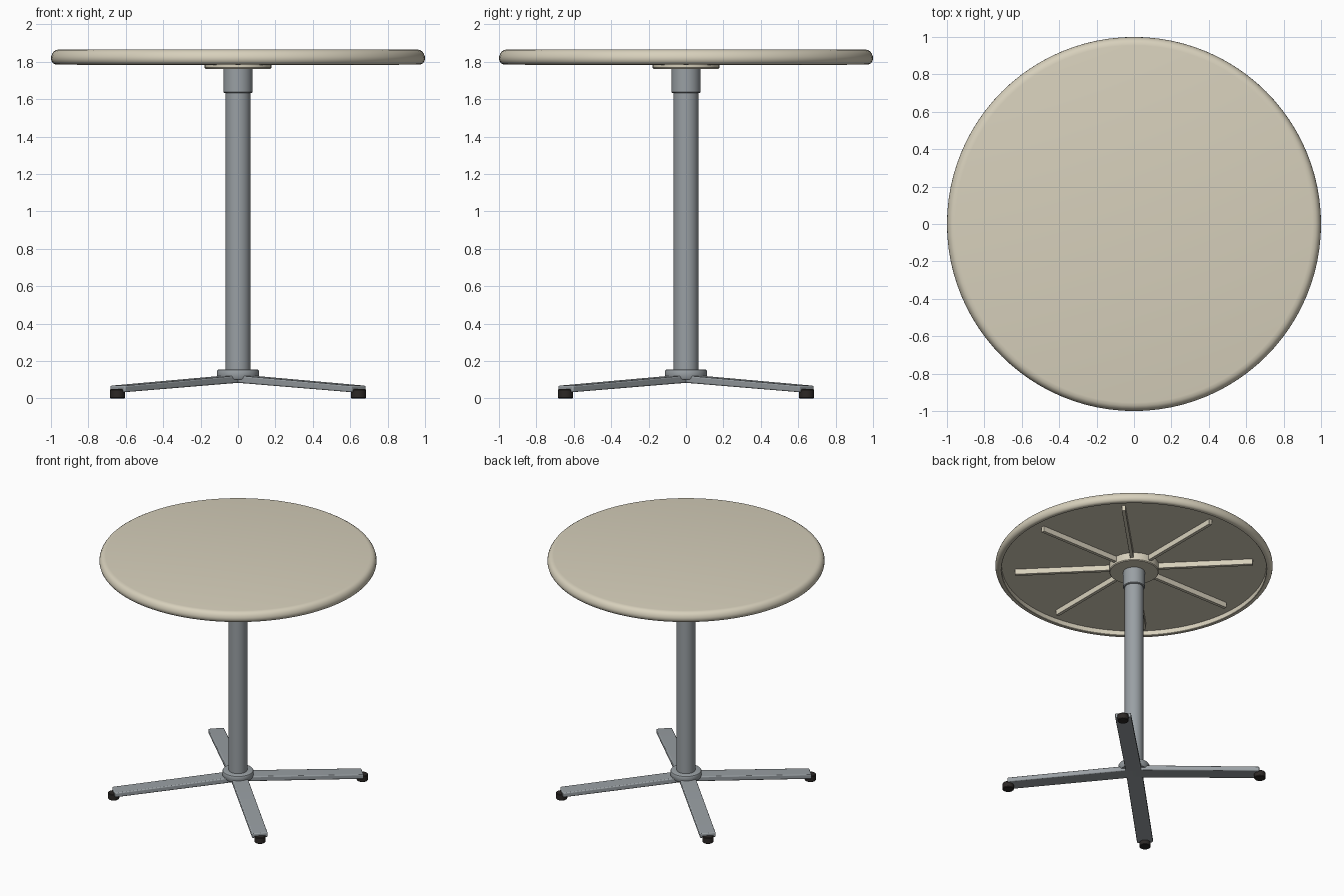
import bpy, bmesh, math
from mathutils import Matrix, Vector

if "Cube" in bpy.data.objects:
    bpy.data.objects.remove(bpy.data.objects["Cube"])


def material(name, rgb):
    m = bpy.data.materials.new(name)
    m.diffuse_color = (*rgb, 1)
    m.use_nodes = True
    m.node_tree.nodes["Principled BSDF"].inputs["Base Color"].default_value = m.diffuse_color
    return m


CREAM = material("cream_plastic", (0.68, 0.63, 0.50))
METAL = material("grey_metal", (0.32, 0.35, 0.37))
RUBBER = material("dark_rubber", (0.025, 0.021, 0.019))


def finish(name, bm, mat, matrix=Matrix(), bevel=0):
    bmesh.ops.recalc_face_normals(bm, faces=bm.faces)
    me = bpy.data.meshes.new(name)
    bm.to_mesh(me)
    bm.free()
    me.materials.append(mat)
    ob = bpy.data.objects.new(name, me)
    bpy.context.collection.objects.link(ob)
    ob.matrix_world = matrix
    if bevel:
        mod = ob.modifiers.new("rounded_edges", "BEVEL")
        mod.width, mod.segments = bevel, 3
    bpy.ops.object.select_all(action="DESELECT")
    ob.select_set(True)
    bpy.context.view_layer.objects.active = ob
    bpy.ops.object.shade_smooth_by_angle(angle=math.radians(35))
    return ob


def lathe(name, profile, mat, steps=48, matrix=Matrix()):
    """Revolve (radius, z) points around z."""
    bm = bmesh.new()
    vs = [bm.verts.new((r, 0, z)) for r, z in profile]
    es = [bm.edges.new(p) for p in zip(vs, vs[1:])]
    bmesh.ops.spin(bm, geom=vs + es, cent=(0, 0, 0), axis=(0, 0, 1),
                   angle=math.tau, steps=steps, use_duplicate=False)
    bmesh.ops.remove_doubles(bm, verts=bm.verts, dist=1e-5)
    return finish(name, bm, mat, matrix)


def slab(name, outline, width, mat, angle, bevel):
    """Extrude an (r, z) side outline across its width, turned about z."""
    bm = bmesh.new()
    f = bm.faces.new([bm.verts.new((r, -width / 2, z)) for r, z in outline])
    ext = bmesh.ops.extrude_face_region(bm, geom=[f])
    bmesh.ops.translate(bm, vec=Vector((0, width, 0)),
                        verts=[g for g in ext["geom"] if isinstance(g, bmesh.types.BMVert)])
    return finish(name, bm, mat, Matrix.Rotation(angle, 4, "Z"), bevel)


# Round top: rounded rim, hollow underside
lathe("tabletop", [(0, 1.866), (0.955, 1.866), (0.972, 1.863), (0.985, 1.855),
                   (0.994, 1.842), (0.999, 1.828), (1.0, 1.815), (0.996, 1.802),
                   (0.988, 1.791), (0.978, 1.786), (0.958, 1.786), (0.955, 1.789),
                   (0.955, 1.824), (0, 1.824)], CREAM, 96)

# Hub and radiating ribs beneath the top
lathe("underside_hub", [(0, 1.83), (0.178, 1.83), (0.178, 1.768), (0.173, 1.762),
                        (0, 1.762)], CREAM, 64)
for i in range(8):
    slab(f"underside_rib_{i + 1}", [(0.15, 1.782), (0.86, 1.782), (0.86, 1.83), (0.15, 1.83)],
         0.026, CREAM, i * math.pi / 4, 0.002)

# Column with upper sleeve and lower collar
lathe("column", [(0, 0.1), (0.067, 0.1), (0.067, 1.7), (0, 1.7)], METAL)
lathe("top_sleeve", [(0.06, 1.633), (0.073, 1.633), (0.078, 1.638), (0.078, 1.77),
                     (0.06, 1.77)], METAL)
lathe("base_collar", [(0, 0.1), (0.105, 0.1), (0.113, 0.112), (0.113, 0.146), (0.110, 0.152),
                      (0.103, 0.155), (0.06, 0.155)], METAL)

# Two crossed, drooping beams make the four legs
half = [(0.04, 0.084), (0.912, 0.033), (0.912, 0.068), (0.04, 0.123)]
beam = half + [(-r, z) for r, z in reversed(half)]
for i in range(2):
    slab(f"leg_beam_{i + 1}", beam, 0.115, METAL, math.pi / 4 + i * math.pi / 2, 0.007)

# Rubber feet at the leg ends
for i in range(4):
    a = math.pi / 4 + i * math.pi / 2
    lathe(f"foot_{i + 1}", [(0, 0), (0.037, 0), (0.041, 0.004), (0.041, 0.045),
                            (0.037, 0.049), (0, 0.049)], RUBBER, 24,
          Matrix.Translation((0.911 * math.cos(a), 0.911 * math.sin(a), 0)))
